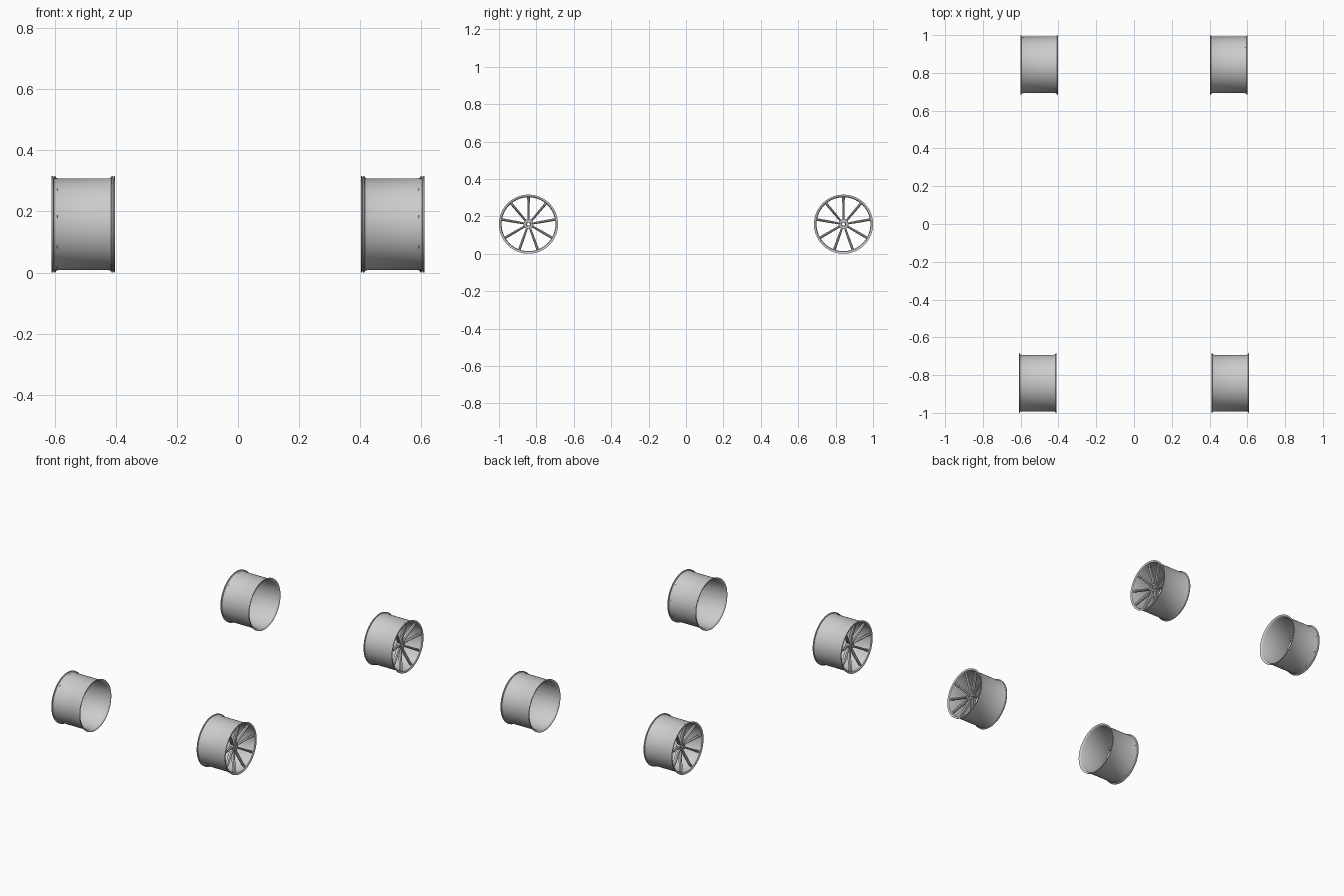
import bpy, bmesh
from math import pi, sin, cos, tau
from mathutils import Vector, Matrix

if "Cube" in bpy.data.objects:
    bpy.data.objects.remove(bpy.data.objects["Cube"])

R, AXLE_Y = 0.158, 0.842
SPOKES = 9


def finish(name, bm):
    bmesh.ops.recalc_face_normals(bm, faces=bm.faces)
    me = bpy.data.meshes.new(name)
    bm.to_mesh(me)
    bm.free()
    return me


def lathe(name, profile, steps):
    """Spin a closed (x, radius) profile round the x axis."""
    bm = bmesh.new()
    rings = [[bm.verts.new((x, r * sin(tau * i / steps), r * cos(tau * i / steps)))
              for x, r in profile] for i in range(steps)]
    n = len(profile)
    for i in range(steps):
        a, b = rings[i], rings[(i + 1) % steps]
        for j in range(n):
            k = (j + 1) % n
            bm.faces.new((a[j], a[k], b[k], b[j]))
    return finish(name, bm)


def make_spokes():
    # stations: radius, front face x, depth, half width
    stations = [(0.020, 0.062, 0.020, 0.0050), (0.040, 0.066, 0.022, 0.0055),
                (0.065, 0.073, 0.022, 0.0062), (0.090, 0.081, 0.021, 0.0066),
                (0.115, 0.088, 0.019, 0.0066), (0.135, 0.092, 0.015, 0.0068),
                (0.1500, 0.094, 0.012, 0.0080)]
    bm = bmesh.new()
    for s in range(SPOKES):
        rot = Matrix.Rotation(tau * s / SPOKES, 3, 'X')
        rings = []
        for r, x, d, w in stations:
            section = [(x, -0.35 * w), (x, 0.35 * w), (x - 0.3 * d, w), (x - d, 0.6 * w),
                       (x - d, -0.6 * w), (x - 0.3 * d, -w)]
            rings.append([bm.verts.new(rot @ Vector((px, py, r))) for px, py in section])
        for a, b in zip(rings, rings[1:]):
            for j in range(6):
                k = (j + 1) % 6
                bm.faces.new((a[j], a[k], b[k], b[j]))
        bm.faces.new(rings[0])
        bm.faces.new(rings[-1])
    return finish("spokes", bm)


def make_bolts():
    bm = bmesh.new()
    for i in range(5):
        a = tau * i / 5
        m = Matrix.Translation((0.063, 0.018 * sin(a), 0.018 * cos(a))) @ Matrix.Rotation(pi / 2, 4, 'Y')
        bmesh.ops.create_cone(bm, cap_ends=True, segments=6, radius1=0.0035,
                              radius2=0.003, depth=0.008, matrix=m)
    return finish("lug_bolts", bm)


# thin barrel with a raised lip at each end
barrel = lathe("barrel", [
    (-0.100, R), (-0.096, R), (-0.094, 0.153), (-0.086, 0.1495),
    (0.086, 0.1495), (0.093, 0.152), (0.096, R), (0.100, R),
    (0.100, 0.153), (0.096, 0.147), (0.088, 0.144), (-0.090, 0.145), (-0.098, 0.150),
    (-0.100, 0.154)], 96)
# hub with open bore and raised centre ring
hub = lathe("hub", [
    (0.036, 0.008), (0.036, 0.026), (0.058, 0.027), (0.062, 0.025),
    (0.062, 0.013), (0.066, 0.012), (0.066, 0.008)], 48)
parts = [barrel, hub, make_spokes(), make_bolts()]

# four wheels, outer face turned away from the centre line
for end, y, x in (("front", -AXLE_Y, 0.510), ("rear", AXLE_Y, 0.502)):
    for side, sign in (("right", 1), ("left", -1)):
        for me in parts:
            ob = bpy.data.objects.new(f"{end}_{side}_{me.name}", me)
            bpy.context.collection.objects.link(ob)
            ob.location = (sign * x, y, R)
            ob.rotation_euler.z = 0 if sign > 0 else pi

bpy.ops.object.select_all(action='SELECT')
bpy.context.view_layer.objects.active = bpy.context.selected_objects[0]
bpy.ops.object.shade_smooth_by_angle(angle=0.6)
